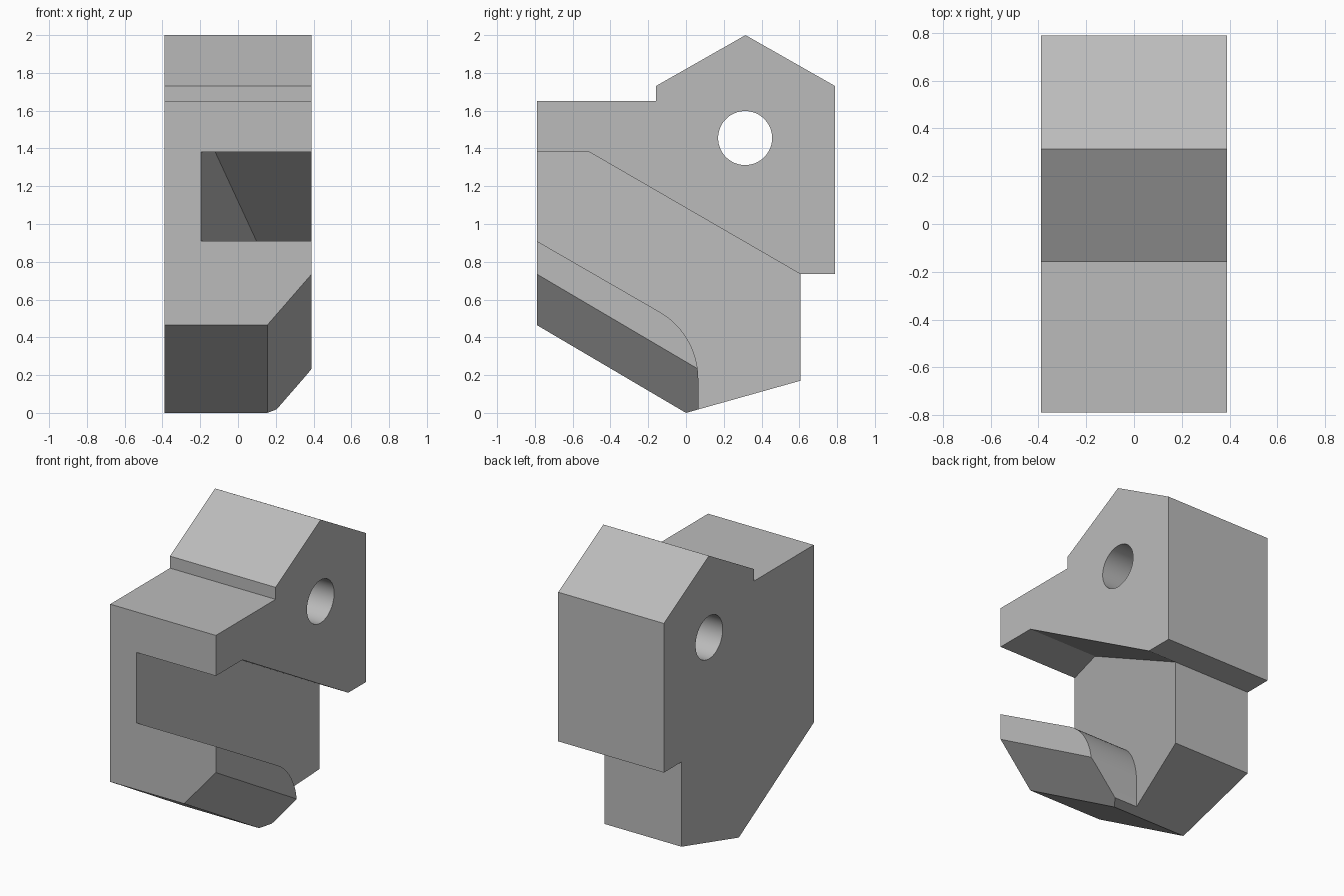
import bpy, bmesh
from math import radians, sin, cos, tan
from mathutils import Vector

cube = bpy.data.objects.get("Cube")
if cube:
    bpy.data.objects.remove(cube, do_unlink=True)

HALF = 0.39
grey = bpy.data.materials.new("light_grey")
grey.use_nodes = True
colour = (0.5, 0.5, 0.5, 1)
grey.diffuse_color = colour
grey.node_tree.nodes["Principled BSDF"].inputs["Base Color"].default_value = colour


def prism(name, profile, near, far):
    """Solid between two x surfaces, each given as a function of y."""
    bm = bmesh.new()
    a = [bm.verts.new((near(y), y, z)) for y, z in profile]
    b = [bm.verts.new((far(y), y, z)) for y, z in profile]
    bm.faces.new(a)
    bm.faces.new(b[::-1])
    for i in range(len(a)):
        j = (i + 1) % len(a)
        bm.faces.new((a[j], a[i], b[i], b[j]))
    bmesh.ops.recalc_face_normals(bm, faces=bm.faces)
    mesh = bpy.data.meshes.new(name)
    bm.to_mesh(mesh)
    bm.free()
    mesh.materials.append(grey)
    obj = bpy.data.objects.new(name, mesh)
    bpy.context.collection.objects.link(obj)
    return obj


def cut(target, cutter):
    bpy.context.view_layer.objects.active = target
    mod = target.modifiers.new("cut", 'BOOLEAN')
    mod.operation = 'DIFFERENCE'
    mod.solver = 'EXACT'
    mod.object = cutter
    bpy.ops.object.modifier_apply(modifier=mod.name)
    bpy.data.objects.remove(cutter, do_unlink=True)


# Main block from its side outline
outline = [(-.79, 1.65), (-.16, 1.65), (-.16, 1.73), (.315, 2), (.79, 1.73),
           (.79, .735), (.605, .735), (.605, .17), (0, 0), (-.79, .465)]
body = prism("clamp_block", outline, lambda y: -HALF, lambda y: HALF)

# Slanted chamfer along the lower jaw
bm = bmesh.new()
bm.from_mesh(body.data)
p = Vector((.155, -.79, .465))
normal = (Vector((.155, 0, 0)) - p).cross(Vector((.39, -.79, .735)) - p)
if normal.z > 0:
    normal.negate()
geom = bm.verts[:] + bm.edges[:] + bm.faces[:]
cut_geom = bmesh.ops.bisect_plane(bm, geom=geom, plane_co=p, plane_no=normal,
                                  clear_outer=True, dist=1e-5)["geom_cut"]
bmesh.ops.holes_fill(bm, edges=[e for e in bm.edges if e.is_boundary], sides=0)
bmesh.ops.recalc_face_normals(bm, faces=bm.faces)
bm.to_mesh(body.data)
bm.free()

# Jaw opening with a rounded lower lip and a wall leaning 15 degrees
r = .41
arc = [(.065 - r + r * cos(radians(t)), .18 + r * sin(radians(t)))
       for t in range(0, 61, 4)]
slope = tan(radians(30))
opening = [(.065, -.3)] + arc + [(-1, .91 + .21 * slope), (-1, 1.38), (-.51, 1.38),
                                (.605, .735), (1, .735), (1, -.3)]
cut(body, prism("jaw_cutter", opening,
                lambda y: -.195 + (y + .79) * tan(radians(15)), lambda y: .8))

# Round pivot hole through the sides
ring = [(.313 + .143 * cos(radians(t)), 1.455 + .143 * sin(radians(t)))
        for t in range(0, 360, 6)]
cut(body, prism("hole_cutter", ring, lambda y: -1, lambda y: 1))

# Smooth the hole and lip, keep all other edges sharp
bpy.ops.object.select_all(action='DESELECT')
body.select_set(True)
bpy.context.view_layer.objects.active = body
bpy.ops.object.shade_smooth_by_angle(angle=radians(12))
